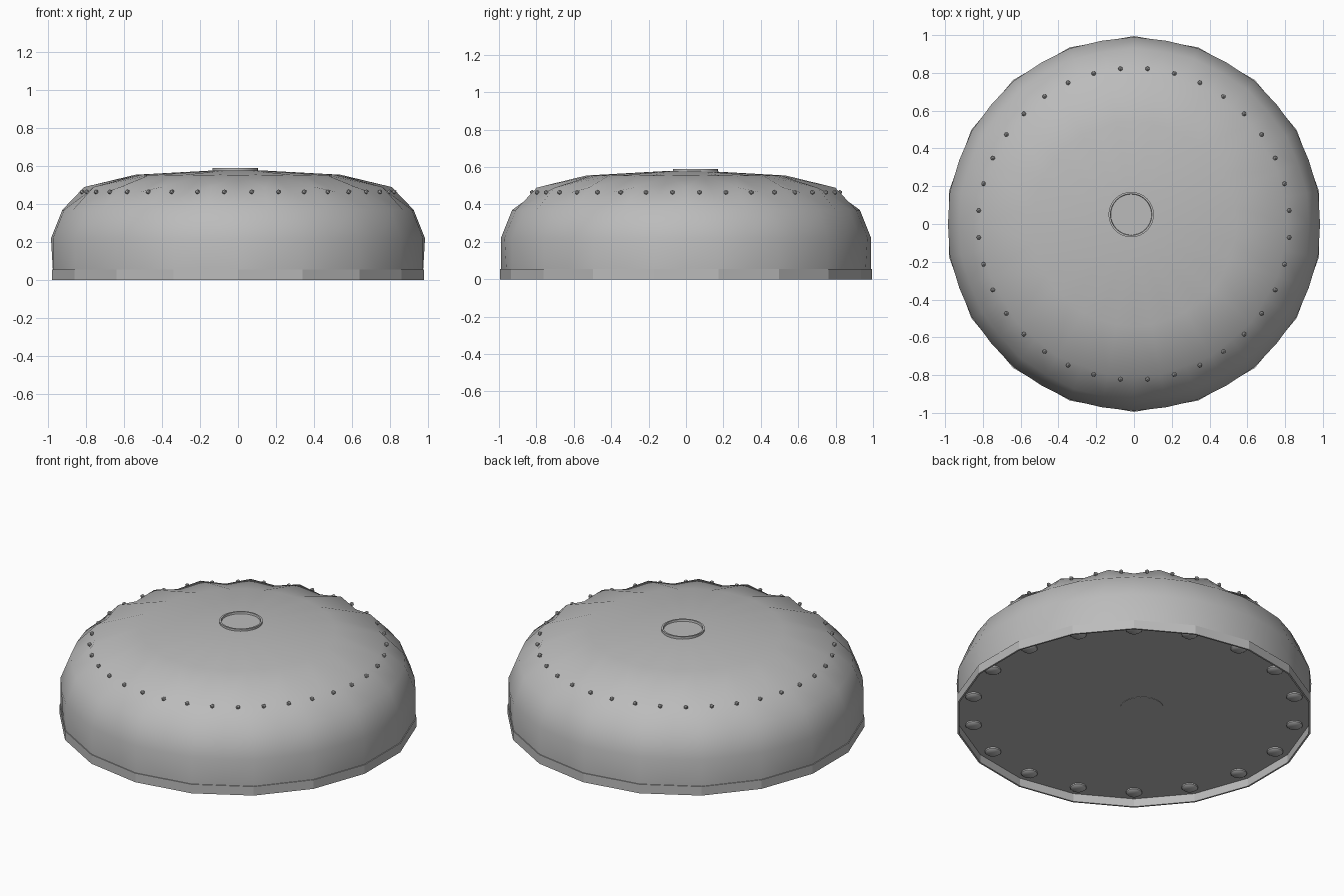
import bpy, bmesh, math
from mathutils import Vector

cube = bpy.data.objects.get("Cube")
if cube:
    bpy.data.objects.remove(cube)

grey = bpy.data.materials.new("light_grey")
grey.use_nodes = True
colour = (0.5, 0.5, 0.5, 1)
grey.diffuse_color = colour
grey.node_tree.nodes["Principled BSDF"].inputs["Base Color"].default_value = colour

SIDES = 18
STEP = math.tau / SIDES


def finish(name, bm, angle=40):
    bmesh.ops.recalc_face_normals(bm, faces=bm.faces)
    mesh = bpy.data.meshes.new(name)
    bm.to_mesh(mesh)
    bm.free()
    mesh.materials.append(grey)
    obj = bpy.data.objects.new(name, mesh)
    bpy.context.collection.objects.link(obj)
    bpy.ops.object.select_all(action="DESELECT")
    obj.select_set(True)
    bpy.context.view_layer.objects.active = obj
    bpy.ops.object.shade_smooth_by_angle(angle=math.radians(angle))
    return obj


def polar(r, angle, z):
    return Vector((r * math.cos(angle), r * math.sin(angle), z))


def lathe(name, profile, sides, centre=(0, 0), start=math.pi / 2, angle=40):
    """Spin (radius, height) pairs; a zero radius closes the end."""
    bm = bmesh.new()
    rings = []
    for r, z in profile:
        count = sides if r else 1
        rings.append([bm.verts.new(polar(r, start + i * math.tau / sides, z)
                                   + Vector((*centre, 0))) for i in range(count)])
    for a, b in zip(rings, rings[1:]):
        for i in range(sides):
            j = i + 1
            ids = [a[i % len(a)], a[j % len(a)], b[j % len(b)], b[i % len(b)]]
            bm.faces.new(list(dict.fromkeys(ids)))
    return finish(name, bm, angle)


# Domed shell: radius and height at the corners, then midway between them
bm = bmesh.new()
shell = [((0.99, 0.05), (0.975, 0.05)),
         ((0.99, 0.22), (0.985, 0.22)),
         ((0.93, 0.37), (0.925, 0.37)),
         ((0.80, 0.465), (0.81, 0.49)),
         ((0.54, 0.553), (0.54, 0.555)),
         ((0.12, 0.578), (0.12, 0.578))]
rings = []
for pair in shell:
    rings.append([bm.verts.new(polar(pair[i % 2][0], math.pi / 2 + i * STEP / 2, pair[i % 2][1]))
                  for i in range(2 * SIDES)])
for low, high in zip(rings, rings[1:]):
    for i in range(2 * SIDES):
        j = (i + 1) % (2 * SIDES)
        # Diagonals fan out from each corner
        if i % 2:
            bm.faces.new((low[i], low[j], high[j]))
            bm.faces.new((low[i], high[j], high[i]))
        else:
            bm.faces.new((low[i], low[j], high[i]))
            bm.faces.new((low[j], high[j], high[i]))
bm.faces.new(rings[-1])
finish("domed_shell", bm, 60)

# Base rim with the floor recessed inside it
lathe("base_rim", [(0, 0.05), (0.985, 0.05), (0.985, 0), (0.995, 0),
                   (0.995, 0.055), (0.985, 0.055)], SIDES, angle=15)

# Shallow dished cap, a little off centre
CAP = (-0.015, 0.05)
lathe("top_cap", [(0, 0.579), (0.108, 0.579), (0.11, 0.59), (0.12, 0.59),
                  (0.12, 0.56)], 32, CAP)
lathe("floor_disc", [(0, 0.048), (0.12, 0.048), (0.12, 0.052)], 32, CAP)

# Ring of small rivets around the shoulder
bm = bmesh.new()
for i in range(2 * SIDES):
    made = bmesh.ops.create_icosphere(bm, subdivisions=1, radius=0.013)
    bmesh.ops.translate(bm, verts=made["verts"], vec=polar(0.825, (i + 0.5) * STEP / 2, 0.465))
finish("shoulder_rivets", bm)

# Screw heads under the floor
for i in range(SIDES):
    spot = polar(0.905, (i + 0.5) * STEP, 0)
    lathe("floor_screw", [(0, 0.032), (0.035, 0.034), (0.045, 0.042), (0.045, 0.051)],
          14, spot.xy)
